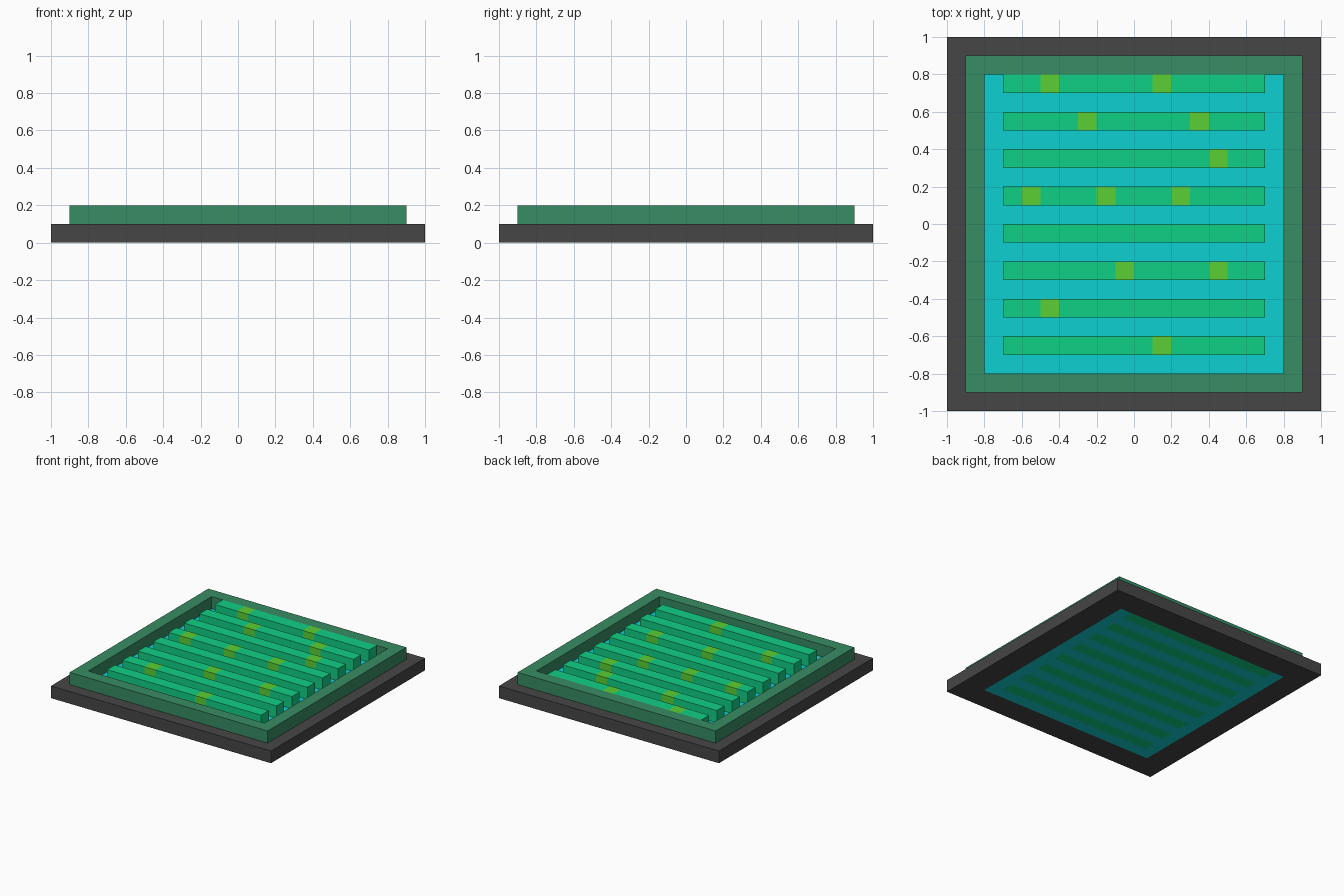
import bpy, bmesh

if "Cube" in bpy.data.objects:
    bpy.data.objects.remove(bpy.data.objects["Cube"])


def material(name, rgb):
    # convert display colour (0-255) to linear
    m = bpy.data.materials.new(name)
    lin = [((c / 255 + 0.055) / 1.055) ** 2.4 for c in rgb]
    m.diffuse_color = (*lin, 1)
    m.use_nodes = True
    m.node_tree.nodes["Principled BSDF"].inputs["Base Color"].default_value = m.diffuse_color
    return m


GREY = material("dark grey", (70, 70, 70))
RIM = material("muted green", (55, 140, 99))
WATER = material("cyan water", (15, 208, 210))
PLANT = material("emerald green", (16, 208, 133))
LIME = material("lime green", (91, 208, 52))


def plate(name, xs, ys, z0, z1, mats, keep=lambda x, y: True, cuts=()):
    """Extruded plate of grid cells; keep() picks cells, cuts adds z levels."""
    bm = bmesh.new()
    for i in range(len(xs) - 1):
        for j in range(len(ys) - 1):
            if keep((xs[i] + xs[i + 1]) / 2, (ys[j] + ys[j + 1]) / 2):
                bm.faces.new([bm.verts.new((xs[a], ys[b], z0)) for a, b in
                              ((i, j), (i, j + 1), (i + 1, j + 1), (i + 1, j))])
    bmesh.ops.remove_doubles(bm, verts=bm.verts, dist=1e-4)
    ext = bmesh.ops.extrude_face_region(bm, geom=bm.faces[:], use_keep_orig=True)
    for v in ext["geom"]:
        if isinstance(v, bmesh.types.BMVert):
            v.co.z = z1
    for z in cuts:
        bmesh.ops.bisect_plane(bm, geom=bm.verts[:] + bm.edges[:] + bm.faces[:],
                               plane_co=(0, 0, z), plane_no=(0, 0, 1))
    bmesh.ops.recalc_face_normals(bm, faces=bm.faces)
    me = bpy.data.meshes.new(name)
    bm.to_mesh(me)
    bm.free()
    for m in mats:
        me.materials.append(m)
    ob = bpy.data.objects.new(name, me)
    bpy.context.collection.objects.link(ob)
    return ob


def ring(name, outer, inner, z0, z1, mat):
    c = [-outer, -inner, inner, outer]
    plate(name, c, c, z0, z1, [mat], lambda x, y: max(abs(x), abs(y)) > inner)


# Base frame and raised rim
ring("base_frame", 1.0, 0.8, 0.0, 0.1, GREY)
ring("raised_rim", 0.9, 0.8, 0.1, 0.2, RIM)

# Left edge of every lime block, per crop row from back to front
rows = [(-0.5, 0.1), (-0.3, 0.3), (0.4,), (-0.6, -0.2, 0.2),
        (), (-0.1, 0.4), (-0.5,), (0.1,)]
row_y = [0.75 - 0.2 * i for i in range(len(rows))]

# Water filling everything between the rows
plate("water", [-0.8, -0.7, 0.7, 0.8], [-0.8 + 0.1 * i for i in range(17)],
      0.0, 0.1, [WATER],
      lambda x, y: abs(x) > 0.7 or all(abs(y - r) > 0.05 for r in row_y))

# Crop rows with lime blocks in their upper half
for n, (y, limes) in enumerate(zip(row_y, rows), 1):
    xs = sorted({-0.7, 0.7, *limes, *(round(x + 0.1, 2) for x in limes)})
    ob = plate(f"crop_row_{n}", xs, [y - 0.05, y + 0.05], 0.0, 0.2,
               [PLANT, LIME], cuts=(0.1,))
    for p in ob.data.polygons:
        if p.center.z > 0.1 and abs(p.normal.x) < 0.5:
            p.material_index = int(any(x < p.center.x < x + 0.1 for x in limes))
